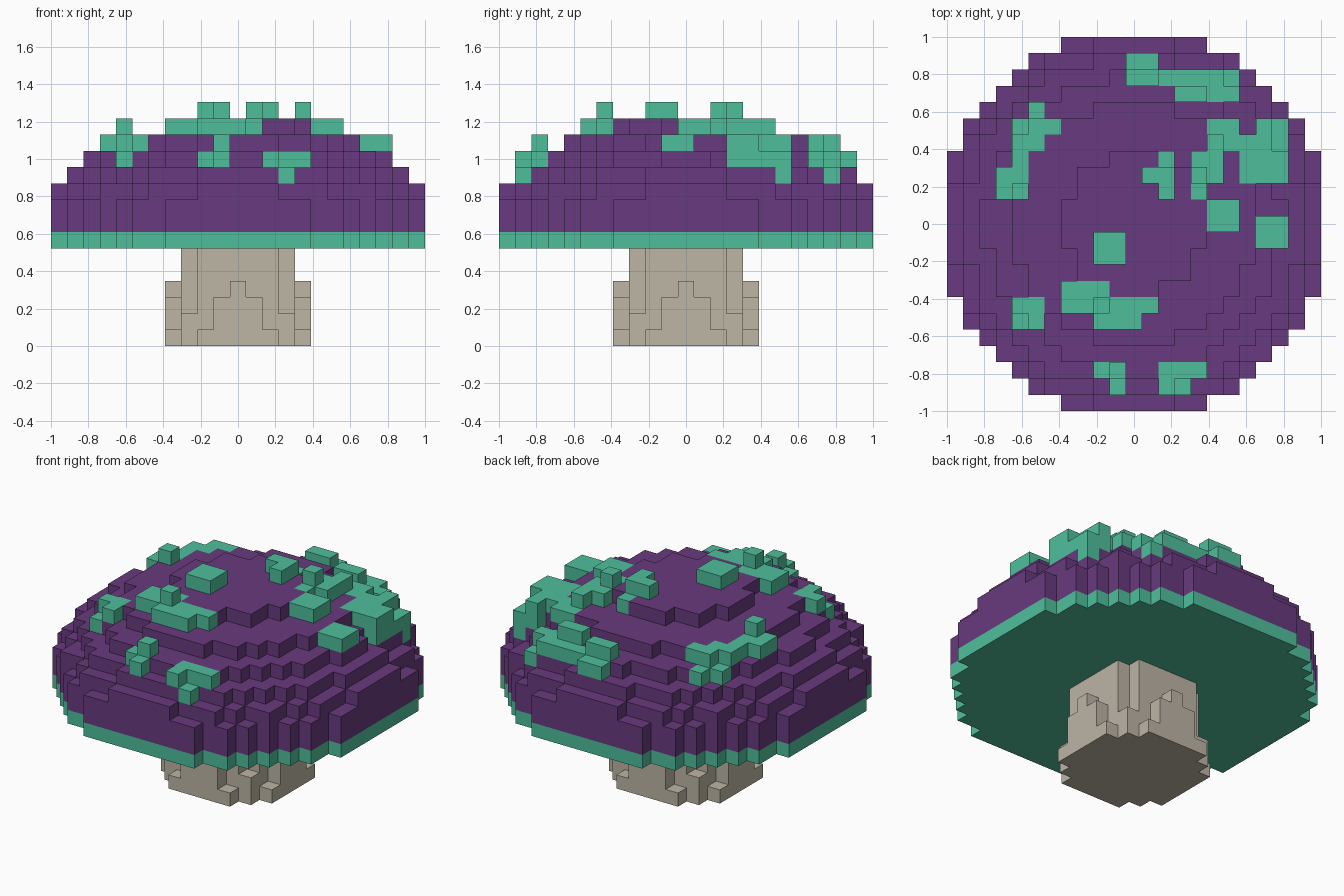
import bpy, bmesh
from mathutils import Vector

if "Cube" in bpy.data.objects:
    bpy.data.objects.remove(bpy.data.objects["Cube"], do_unlink=True)

S = 2 / 23  # edge length of one block


def material(name, rgb):
    m = bpy.data.materials.new(name)
    m.use_nodes = True
    m.diffuse_color = (*rgb, 1)
    bsdf = next(n for n in m.node_tree.nodes if n.type == 'BSDF_PRINCIPLED')
    bsdf.inputs["Base Color"].default_value = (*rgb, 1)
    return m


PURPLE = material("cap purple", (0.14, 0.042, 0.21))
GREEN = material("spot green", (0.078, 0.52, 0.33))
BEIGE = material("stem beige", (0.51, 0.465, 0.38))


def disc(layer, r2):
    """Blocks of one round layer, limited by squared radius."""
    return {(i, j, layer) for i in range(-11, 12) for j in range(-11, 12)
            if i * i + j * j <= r2}


def stack(first, radii):
    blocks = set()
    for n, r2 in enumerate(radii):
        blocks |= disc(first + n, r2)
    return blocks


# Round layers, bottom to top
stem = stack(0, [20, 18, 17, 16, 13, 13])
rim = disc(6, 140)
CAP_RADII = [140, 140, 128, 107, 84, 56, 19]
cap = stack(7, CAP_RADII)

# Spots: runs of blocks (row y, first x, last x) lying on the cap surface
RUNS = [
    (-10, 2, 3), (-9, 2, 4), (-10, -1, -1), (-9, -2, -1),        # front edge
    (-6, -7, -6), (-5, -7, -6),                                  # front left
    (-6, -2, 0), (-5, -4, 1), (-4, -4, -2),                      # front middle
    (-2, -2, -1), (-1, -2, -1),                                  # crown
    (2, 2, 2), (3, 1, 2), (4, 2, 2),
    (-1, 8, 9), (0, 8, 9), (0, 5, 6), (1, 5, 6),                 # right side
    (2, 4, 4), (3, 4, 5), (4, 4, 5), (5, 5, 9), (6, 5, 6),
    (3, 7, 9), (4, 7, 9), (6, 8, 9),
    (10, 0, 1), (9, 0, 6), (8, 3, 6),                            # back edge
    (7, -6, -6), (6, -7, -5), (5, -7, -6), (4, -7, -7),          # back left
    (3, -8, -7), (2, -8, -7),
]
spots = set()
for j, a, b in RUNS:
    for i in range(a, b + 1):
        spots.add((i, j, 7 + sum(i * i + j * j <= r2 for r2 in CAP_RADII)))
# Taller bumps
spots |= {(-2, -5, 14), (4, 3, 14), (9, 6, 11)}
spots |= {(8, 5, 12), (8, 6, 12), (9, 3, 12), (9, 4, 12)}

solid = stem | rim | cap | spots
AXES = [Vector(v) for v in ((1, 0, 0), (0, 1, 0), (0, 0, 1))]


def build(name, blocks, mat):
    """Skin the exposed sides of a block set and merge flat areas."""
    bm = bmesh.new()
    for b in blocks:
        c = Vector(b) + Vector((0, 0, 0.5))
        for k in range(3):
            for sign in (-1, 1):
                n = AXES[k] * sign
                if tuple(int(v) for v in Vector(b) + n) in solid:
                    continue
                u = AXES[(k + 1) % 3] * 0.5
                w = AXES[(k + 2) % 3] * 0.5 * sign
                bm.faces.new([bm.verts.new((c + n * 0.5 + d) * S)
                              for d in (-u - w, u - w, u + w, -u + w)])
    bmesh.ops.remove_doubles(bm, verts=bm.verts, dist=S * 0.01)
    bmesh.ops.dissolve_limit(bm, angle_limit=0.01, verts=bm.verts, edges=bm.edges)
    mesh = bpy.data.meshes.new(name)
    bm.to_mesh(mesh)
    bm.free()
    mesh.materials.append(mat)
    bpy.context.collection.objects.link(bpy.data.objects.new(name, mesh))


build("stem", stem, BEIGE)
build("cap_rim", rim, GREEN)
build("cap", cap, PURPLE)
build("cap_spots", spots, GREEN)
